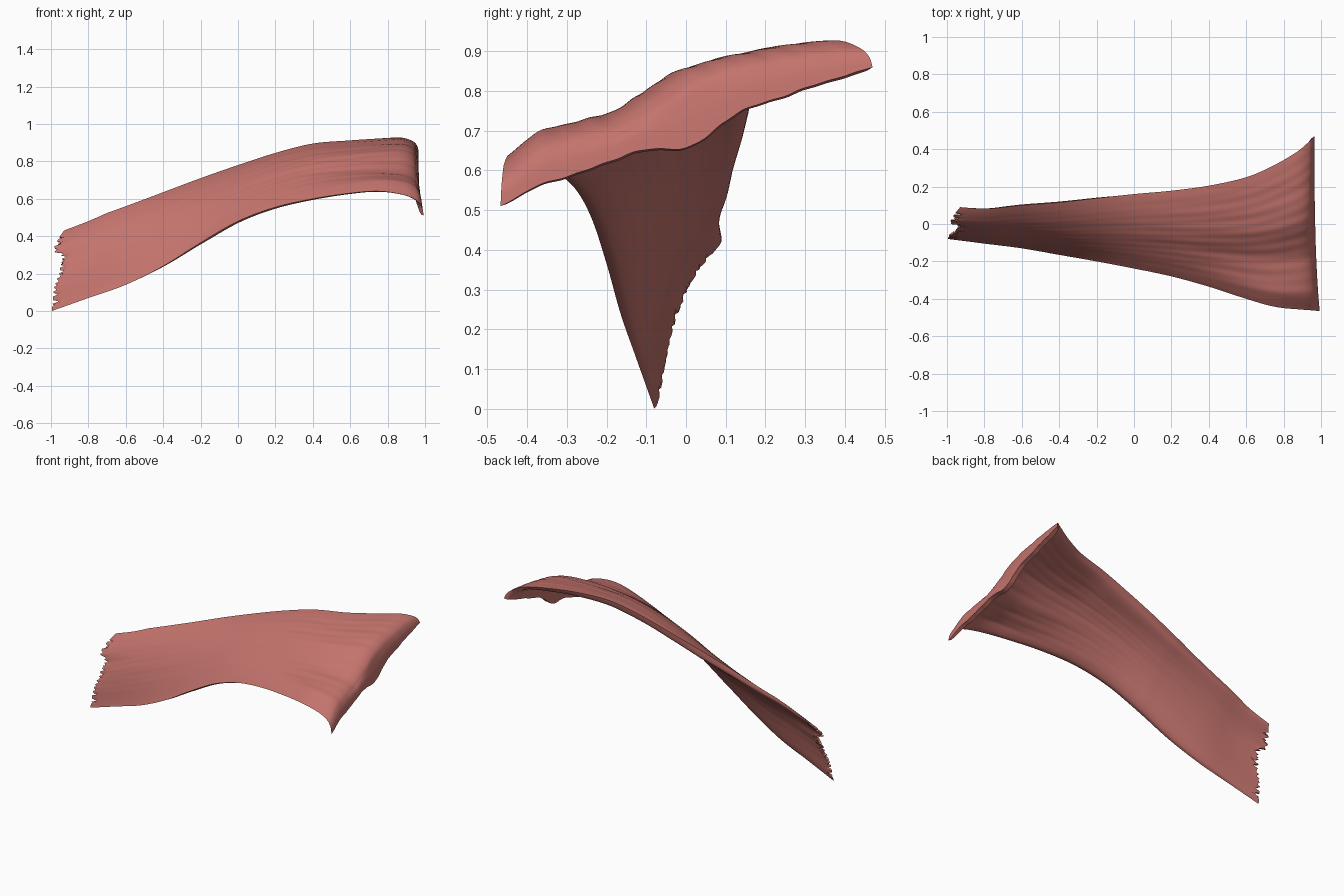
import bpy, bmesh, math, random
from mathutils import Vector

if "Cube" in bpy.data.objects:
    bpy.data.objects.remove(bpy.data.objects["Cube"])

random.seed(4)
# Stations along the muscle: x, front edge y z, back edge y z, bulge
STATIONS = [
    (-1.00, -0.080, 0.00, 0.090, 0.43, 0.045),
    (-0.80, -0.105, 0.07, 0.082, 0.49, 0.044),
    (-0.60, -0.130, 0.14, 0.100, 0.56, 0.044),
    (-0.40, -0.165, 0.24, 0.115, 0.635, 0.044),
    (-0.20, -0.200, 0.365, 0.138, 0.71, 0.045),
    (0.00, -0.238, 0.48, 0.160, 0.78, 0.045),
    (0.20, -0.280, 0.555, 0.178, 0.845, 0.042),
    (0.40, -0.335, 0.60, 0.205, 0.895, 0.038),
    (0.60, -0.400, 0.63, 0.250, 0.912, 0.034),
    (0.75, -0.443, 0.64, 0.315, 0.922, 0.034),
    (0.87, -0.457, 0.62, 0.385, 0.927, 0.040),
    (0.93, -0.462, 0.59, 0.435, 0.910, 0.042),
    (0.955, -0.465, 0.555, 0.460, 0.888, 0.030),
    (0.965, -0.467, 0.51, 0.470, 0.860, 0.010),
]
SUB, COLS = 8, 72


def clamp(v):
    return min(max(v, 0), 1)


def hump(t, centre, width):
    return math.exp(-((t - centre) / width) ** 2)


def spline(rows, i, f):
    """Catmull-Rom through the station rows"""
    p = [rows[min(max(i + k, 0), len(rows) - 1)] for k in (-1, 0, 1, 2)]
    return [0.5 * (2 * b + (c - a) * f + (2 * a - 5 * b + 4 * c - d) * f * f
                   + (3 * b - a - 3 * c + d) * f ** 3) for a, b, c, d in zip(*p)]


def lookup(t, pts):
    for (a, va), (b, vb) in zip(pts, pts[1:]):
        if t <= b:
            return va + (vb - va) * (t - a) / (b - a)
    return pts[-1][1]


# Torn left end
torn = [(0, 0.005), (0.25, 0.015), (0.45, 0.045), (0.62, 0.06),
        (0.7, 0.02), (0.78, 0.02), (0.9, 0.045), (1, 0.07)]
teeth = [random.choice((0, 0, 0.012, 0.03)) if 3 < j < COLS - 6 else 0 for j in range(COLS + 1)]


def point(s, j):
    x, fy, fz, by, bz, bulge = s
    t = j / COLS
    right = clamp((x + 0.1) / 0.9)
    n = Vector((0, fz - bz, by - fy)).normalized()
    # bulge is rounded and skewed to the back on the narrow part, flatter on the broad end
    e = abs(2 * t - 1)
    es = abs(2 * t ** 1.25 - 1)
    shape = (1 - es ** 2) * (1 - right) + (1 - e ** 4) * right
    h = bulge * shape
    if 0.35 < t < 0.85:
        h *= 1 + 0.5 * right * math.sin(2 * math.pi * (t - 0.35))
    # valley and front shoulder of the broad end, dip in the middle of its lip
    broad = clamp((x - 0.3) / 0.5)
    lip = clamp((x - 0.945) / 0.02)
    h -= 0.025 * broad * (1 - lip) * hump(t, 0.35, 0.14)
    h += 0.014 * broad * shape * hump(t, 0.1, 0.08)
    h -= 0.04 * lip * hump(t, 0.51, 0.09)
    # long fibre folds
    h += (0.0006 + 0.0022 * right) * shape * (
        math.sin(33 * t + 2.0 * x) * math.sin(9 * t + 4 * x) + 0.4 * math.sin(83 * t - 4 * x + 1))
    px = x + lookup(t, torn) * clamp((-0.7 - x) / 0.3)
    px += teeth[j] * clamp((-0.95 - x) / 0.05)
    px += 0.028 * (1 - t) ** 3 * clamp((x - 0.7) / 0.26)
    return Vector((px, fy + (by - fy) * t, fz + (bz - fz) * t)) + n * h


samples = [spline(STATIONS, i, k / SUB) for i in range(len(STATIONS) - 1) for k in range(SUB)]
samples.append(list(STATIONS[-1]))
grid = [[point(s, j) for j in range(COLS + 1)] for s in samples]
R = len(grid)

# Muscle sheet: outer skin, then the inner skin offset by the thickness, blunt along the back edge
thickness = [(-1, 0.010), (-0.7, 0.026), (-0.2, 0.052), (0.3, 0.052), (0.7, 0.038), (1, 0.028)]
bm = bmesh.new()
rings = []
for i in range(R):
    outer, inner = [], []
    for j in range(COLS + 1):
        p = grid[i][j]
        du = grid[min(i + 1, R - 1)][j] - grid[max(i - 1, 0)][j]
        dv = grid[i][min(j + 1, COLS)] - grid[i][max(j - 1, 0)]
        n = du.cross(dv).normalized()
        e = abs(2 * j / COLS - 1)
        power = 5 if j < COLS / 2 else 14
        th = lookup(p.x, thickness) * math.sqrt(max(0, 1 - e ** power))
        outer.append(bm.verts.new(p))
        if 0 < j < COLS:
            inner.append(bm.verts.new(p - n * th))
    rings.append(outer + inner[::-1])
N = len(rings[0])
for a, b in zip(rings, rings[1:]):
    for j in range(N):
        k = (j + 1) % N
        bm.faces.new((a[j], b[j], b[k], a[k]))
# End caps as strips between the two skins
for r in (rings[0], rings[-1]):
    for j in range(COLS):
        quad = [r[j], r[j + 1], r[(N - j - 1) % N], r[(N - j) % N]]
        quad = list(dict.fromkeys(quad))
        if len(quad) > 2:
            bm.faces.new(quad)
bmesh.ops.recalc_face_normals(bm, faces=bm.faces)

mesh = bpy.data.meshes.new("muscle_sheet")
bm.to_mesh(mesh)
bm.free()
muscle = bpy.data.objects.new("muscle_sheet", mesh)
bpy.context.collection.objects.link(muscle)
mat = bpy.data.materials.new("muscle red")
mat.diffuse_color = (0.55, 0.172, 0.152, 1)
mat.use_nodes = True
mat.node_tree.nodes["Principled BSDF"].inputs["Base Color"].default_value = mat.diffuse_color
mesh.materials.append(mat)
bpy.context.view_layer.objects.active = muscle
muscle.select_set(True)
bpy.ops.object.shade_smooth_by_angle(angle=math.radians(50))
